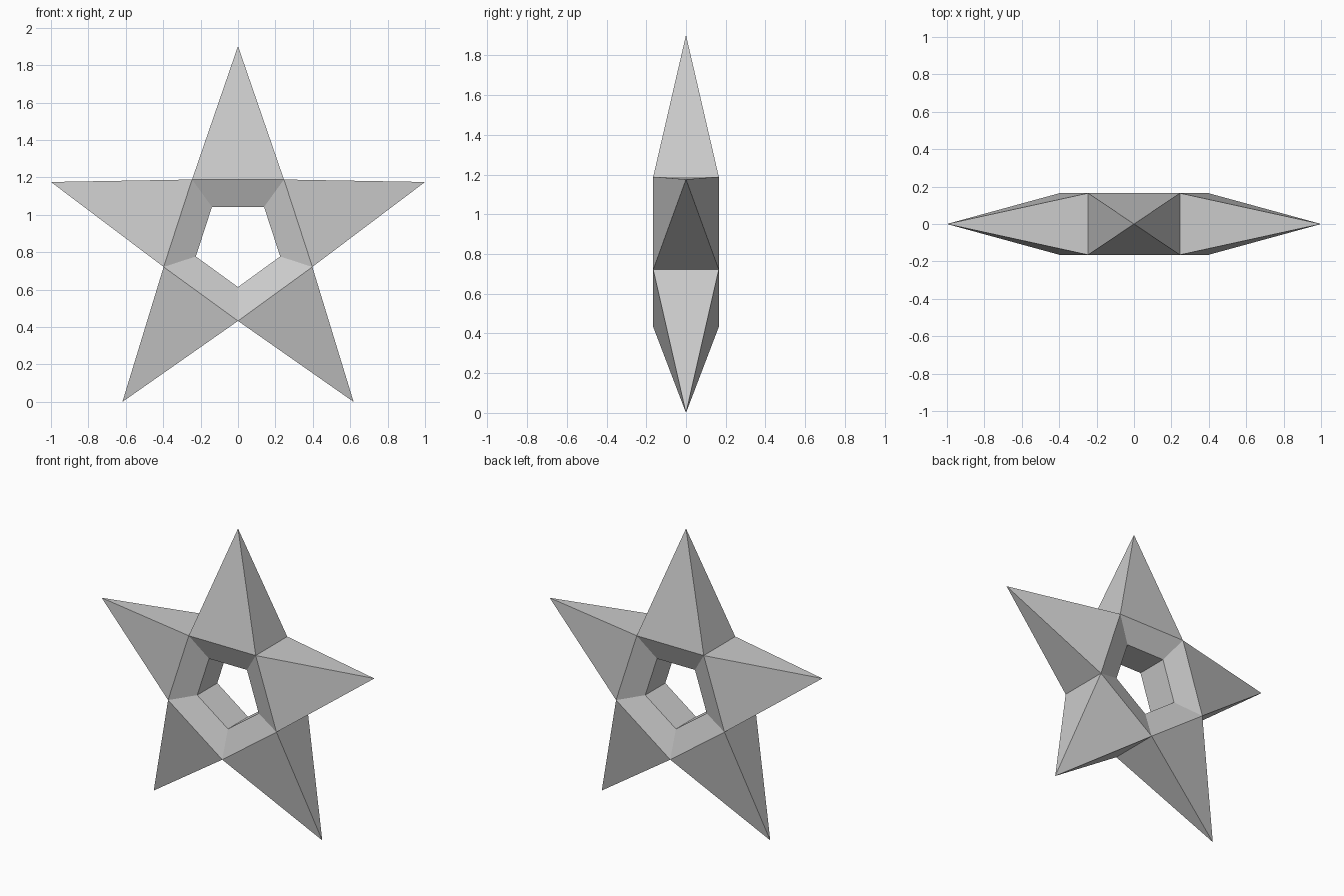
import bpy, bmesh
from math import sin, cos, pi

if "Cube" in bpy.data.objects:
    bpy.data.objects.remove(bpy.data.objects["Cube"])

R_TIP, R_VALLEY, R_HOLE = 1.0515, 0.418, 0.237
D_VALLEY, D_HOLE = 0.165, 0.105
CENTRE_Z = R_TIP * cos(pi / 5)
N = 5

bm = bmesh.new()


def vert(radius, y, angle):
    return bm.verts.new((radius * sin(angle), y, CENTRE_Z + radius * cos(angle)))


# Cross-sections of the hollow core at each valley, and the points between them
section = [(R_VALLEY, -D_VALLEY), (R_HOLE, -D_HOLE), (R_HOLE, D_HOLE), (R_VALLEY, D_VALLEY)]
valleys = [[vert(r, y, 2 * pi * (i - 0.5) / N) for r, y in section] for i in range(N)]
tips = [vert(R_TIP, 0, 2 * pi * i / N) for i in range(N)]

for i, tip in enumerate(tips):
    a, b = valleys[i], valleys[(i + 1) % N]
    # Bevelled rim and hole wall
    for k in range(3):
        bm.faces.new((a[k], b[k], b[k + 1], a[k + 1]))
    # Four-sided pyramid arm
    for p, q in ((a[0], b[0]), (b[0], b[3]), (b[3], a[3]), (a[3], a[0])):
        bm.faces.new((tip, p, q))

bmesh.ops.recalc_face_normals(bm, faces=bm.faces)
mesh = bpy.data.meshes.new("hollow_star")
bm.to_mesh(mesh)
bm.free()
star = bpy.data.objects.new("hollow_star", mesh)
bpy.context.collection.objects.link(star)
